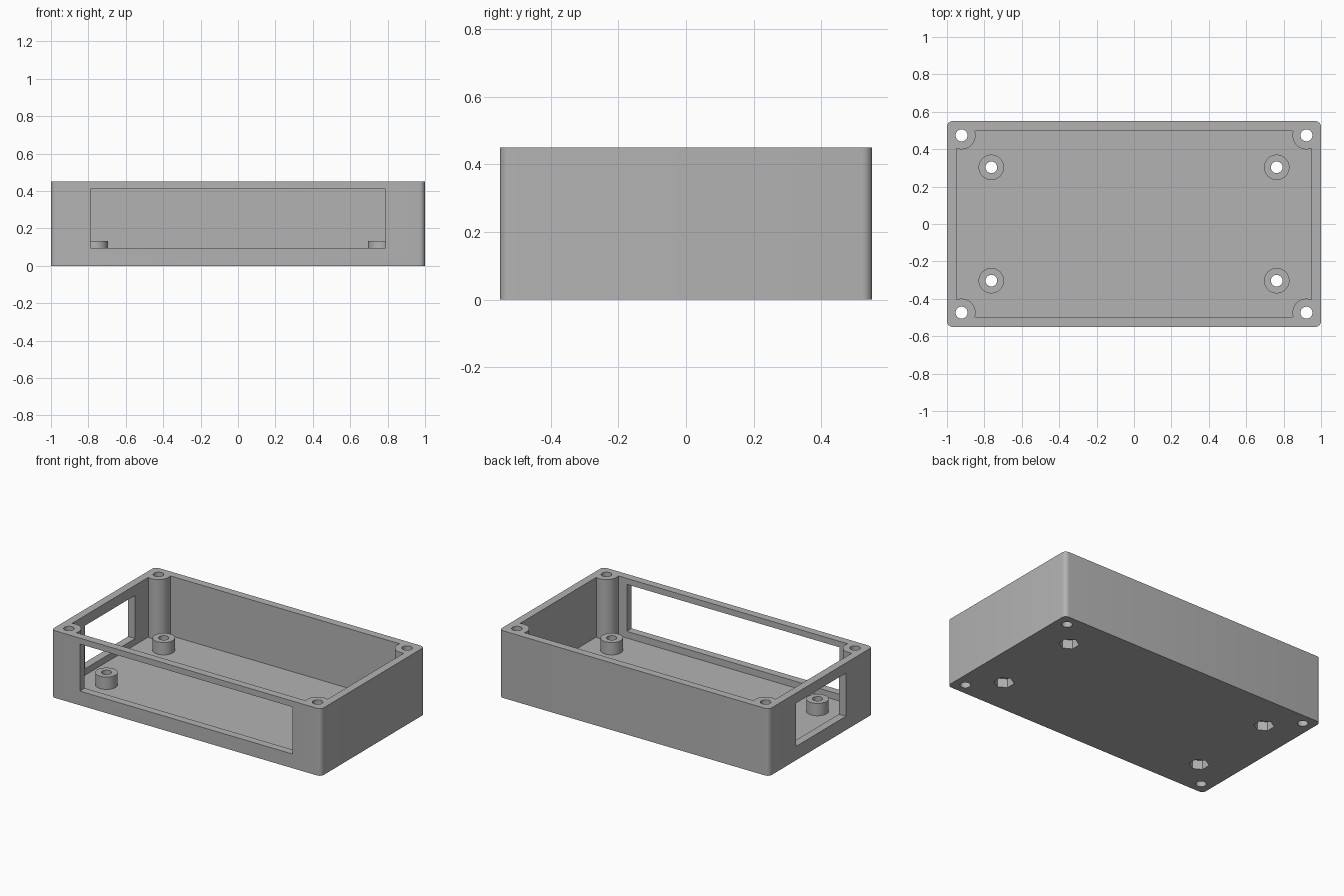
import bpy
import bmesh
from math import radians, pi
from mathutils import Matrix, Vector

if "Cube" in bpy.data.objects:
    bpy.data.objects.remove(bpy.data.objects["Cube"])

grey = bpy.data.materials.new("plain grey")
grey.use_nodes = True
COLOUR = (0.45, 0.45, 0.45, 1)
grey.diffuse_color = COLOUR
grey.node_tree.nodes["Principled BSDF"].inputs["Base Color"].default_value = COLOUR

# Overall sizes
W, D, H = 1.0, 0.55, 0.45
WALL, FLOOR, STANDOFF_TOP = 0.052, 0.05, 0.133
SIGNS = [(sx, sy) for sx in (-1, 1) for sy in (-1, 1)]


def finish(bm, name):
    mesh = bpy.data.meshes.new(name)
    bm.to_mesh(mesh)
    bm.free()
    mesh.materials.append(grey)
    ob = bpy.data.objects.new(name, mesh)
    bpy.context.collection.objects.link(ob)
    return ob


def box(name, low, high, corner=0):
    """Box between two corners, with optionally rounded upright edges."""
    low, high = Vector(low), Vector(high)
    bm = bmesh.new()
    bmesh.ops.create_cube(bm, size=1)
    bmesh.ops.scale(bm, vec=high - low, verts=bm.verts)
    bmesh.ops.translate(bm, vec=(low + high) / 2, verts=bm.verts)
    if corner:
        upright = [e for e in bm.edges
                   if abs(e.verts[0].co.z - e.verts[1].co.z) > 0.01]
        bmesh.ops.bevel(bm, geom=upright, offset=corner, segments=6,
                        profile=0.5, affect='EDGES')
    return finish(bm, name)


def prism(name, x, y, r, z0, z1, sides=40, turn=0):
    """Upright cylinder or prism from z0 to z1."""
    bm = bmesh.new()
    matrix = Matrix.Translation((x, y, (z0 + z1) / 2)) @ Matrix.Rotation(turn, 4, 'Z')
    bmesh.ops.create_cone(bm, cap_ends=True, segments=sides, radius1=r,
                          radius2=r, depth=z1 - z0, matrix=matrix)
    return finish(bm, name)


def cut(target, cutter):
    """Subtract the cutter from the target, then discard it."""
    cutter.hide_render = True
    mod = target.modifiers.new("cut", 'BOOLEAN')
    mod.operation = 'DIFFERENCE'
    mod.solver = 'EXACT'
    mod.object = cutter
    bpy.context.view_layer.objects.active = target
    bpy.ops.object.modifier_apply(modifier=mod.name)
    bpy.data.objects.remove(cutter)


# Inside space, leaving room for the corner posts and board standoffs
cavity = box("cavity", (-W + WALL, -D + WALL, FLOOR), (W - WALL, D - WALL, H + 0.1))
for sx, sy in SIGNS:
    cut(cavity, prism("post", sx * 0.922, sy * 0.474, 0.075, -0.1, H + 0.2))
    cut(cavity, prism("standoff", sx * 0.763, sy * 0.303, 0.068, -0.1, STANDOFF_TOP))

# Open-topped case
case = box("enclosure_case", (-W, -D, 0), (W, D, H), corner=0.03)
cut(case, cavity)

# Front and right-hand panel openings
cut(case, box("front_window", (-0.788, -D - 0.1, 0.095), (0.788, -D + 0.08, 0.41)))
cut(case, box("side_window", (-W - 0.1, -0.265, 0.093), (-W + 0.08, 0.265, 0.382)))

# Screw holes and hexagonal nut pockets underneath
for sx, sy in SIGNS:
    cut(case, prism("post_hole", sx * 0.922, sy * 0.474, 0.032, -0.1, H + 0.1))
    x, y = sx * 0.763, sy * 0.303
    cut(case, prism("standoff_hole", x, y, 0.031, -0.1, H))
    # create_cone starts on the y axis, so a point faces front and back
    cut(case, prism("nut_pocket", x, y, 0.062, -0.1, 0.06, sides=6))

# Crisp edges with smooth round surfaces
bpy.ops.object.select_all(action='DESELECT')
case.select_set(True)
bpy.context.view_layer.objects.active = case
bpy.ops.object.shade_smooth_by_angle(angle=radians(30))
